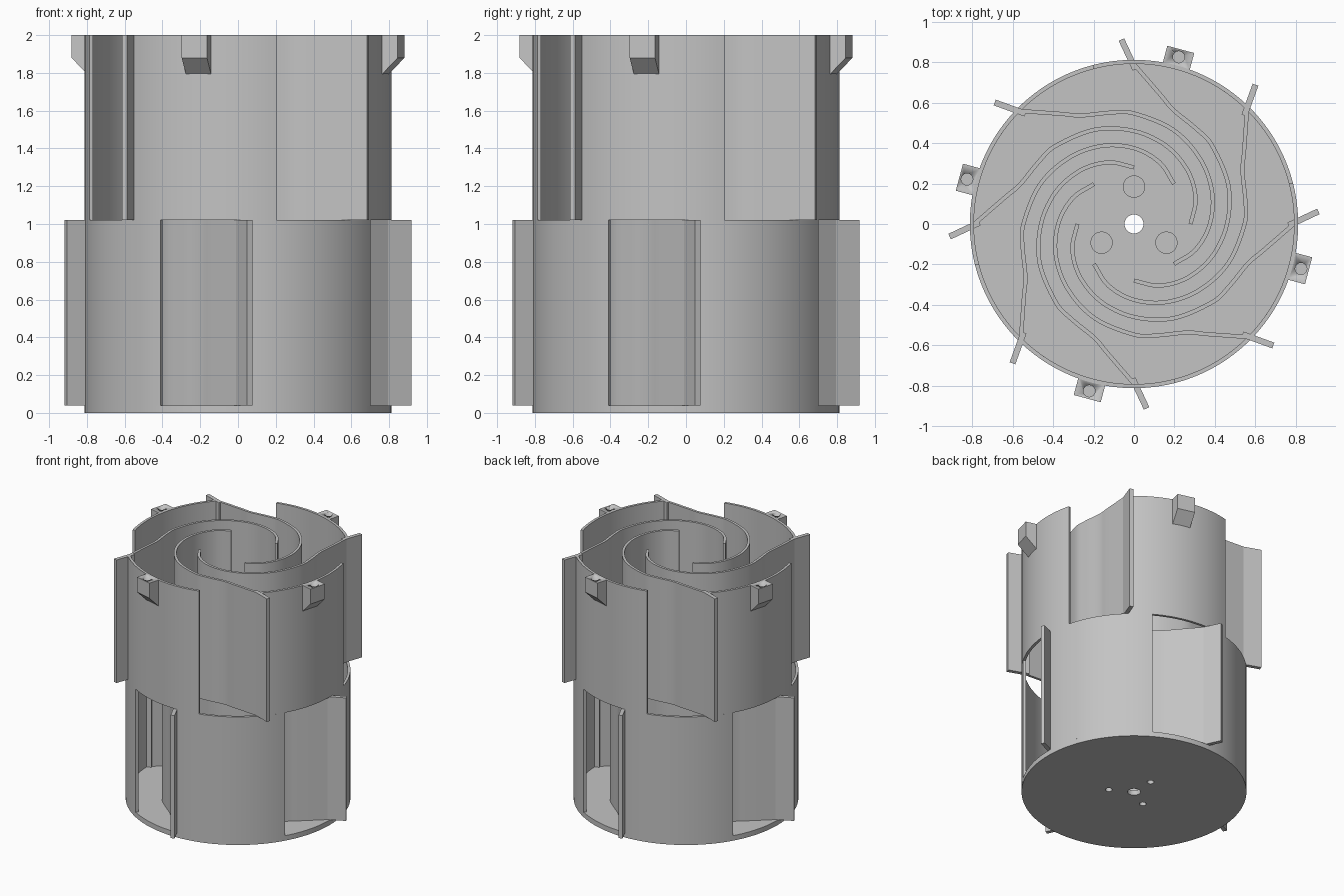
import bpy, bmesh, math
from mathutils import Vector, Matrix

cube = bpy.data.objects.get("Cube")
if cube:
    bpy.data.objects.remove(cube, do_unlink=True)

grey = bpy.data.materials.new("plain grey")
grey.use_nodes = True
COLOUR = (0.55, 0.55, 0.55, 1)
grey.diffuse_color = COLOUR
grey.node_tree.nodes["Principled BSDF"].inputs["Base Color"].default_value = COLOUR

R, WALL = 0.812, 0.02
FLOOR, MID, TOP = 0.04, 1.02, 2.0


def polar(r, deg):
    a = math.radians(deg)
    return Vector((r * math.cos(a), r * math.sin(a)))


def finish(name, bm):
    """Turn a bmesh into a smooth-shaded object with sharp edges kept."""
    bmesh.ops.recalc_face_normals(bm, faces=bm.faces)
    mesh = bpy.data.meshes.new(name)
    bm.to_mesh(mesh)
    bm.free()
    mesh.materials.append(grey)
    ob = bpy.data.objects.new(name, mesh)
    bpy.context.collection.objects.link(ob)
    bpy.ops.object.select_all(action='DESELECT')
    ob.select_set(True)
    bpy.context.view_layer.objects.active = ob
    bpy.ops.object.shade_smooth_by_angle(angle=math.radians(30))
    return ob


def ribbon(bm, path, thick, z0, z1):
    """Upright strip of constant thickness following a flat path."""
    rings = []
    for i, p in enumerate(path):
        t = (path[min(i + 1, len(path) - 1)] - path[max(i - 1, 0)]).normalized()
        n = Vector((-t.y, t.x)) * thick / 2
        a, b = p + n, p - n
        rings.append([bm.verts.new((q.x, q.y, z))
                      for q, z in ((a, z0), (b, z0), (b, z1), (a, z1))])
    for u, v in zip(rings, rings[1:]):
        for k in range(4):
            m = (k + 1) % 4
            bm.faces.new((u[k], u[m], v[m], v[k]))
    bm.faces.new(rings[0])
    bm.faces.new(rings[-1][::-1])


def smooth_path(pts, steps=6):
    """Catmull-Rom curve through the points."""
    ext = [2 * pts[0] - pts[1]] + pts + [2 * pts[-1] - pts[-2]]
    out = []
    for a, b, c, d in zip(ext, ext[1:], ext[2:], ext[3:]):
        for s in range(steps):
            t = s / steps
            out.append(0.5 * (2 * b + (c - a) * t + (2 * a - 5 * b + 4 * c - d) * t * t
                              + (3 * b - a - 3 * c + d) * t ** 3))
    return out + [pts[-1]]


def cylinder(bm, x, y, r, z0, z1, seg=32):
    bmesh.ops.create_cone(bm, cap_ends=True, segments=seg, radius1=r, radius2=r,
                          depth=z1 - z0,
                          matrix=Matrix.Translation((x, y, (z0 + z1) / 2)))


def cut(ob, cutter_bm):
    """Subtract the cutter and bake the result."""
    cutter = finish("cutter", cutter_bm)
    cutter.hide_render = True
    mod = ob.modifiers.new("holes", 'BOOLEAN')
    mod.operation, mod.solver, mod.object = 'DIFFERENCE', 'EXACT', cutter
    bpy.context.view_layer.objects.active = ob
    bpy.ops.object.modifier_apply(modifier=mod.name)
    bpy.data.objects.remove(cutter, do_unlink=True)


# Spiral vane: (angle behind the fin, radius)
SPIRAL = [(0, .79), (11.5, .653), (19, .597), (33, .563), (45, .547), (67.5, .505),
          (90, .46), (112.5, .418), (135, .375), (157.5, .33), (180, .28)]

# Two tiers, the upper one turned by an eighth of a circle
for tier, z0, z1, turn in (("lower", FLOOR, MID, 0), ("upper", MID, TOP, 45)):
    walls, vanes, fins = bmesh.new(), bmesh.new(), bmesh.new()
    for k in range(4):
        a = turn + 90 * k
        # Curved wall between two windows
        ribbon(walls, [polar(R - WALL / 2, a + 59.6 * i / 24) for i in range(25)],
               WALL, z0, z1)
        # Vane winding from the window edge to the core
        ribbon(vanes, smooth_path([polar(r, a - d) for d, r in SPIRAL]), 0.02, z0, z1)
        # Slanted fin standing out of the wall
        base = polar(0.765, a - 0.5)
        tip = polar(0.914, a + 3.9)
        ribbon(fins, [base, tip], 0.03, z0, z1)
    finish(tier + "_wall", walls)
    finish(tier + "_spiral_vanes", vanes)
    finish(tier + "_fins", fins)

# Floor disc with shaft hole and three screw holes
bm = bmesh.new()
cylinder(bm, 0, 0, R, 0, FLOOR, 144)
floor = finish("floor", bm)
holes, bosses = bmesh.new(), bmesh.new()
cylinder(holes, 0, 0, 0.047, -0.1, 0.1)
for a in (90, 210, 330):
    p = polar(0.185, a)
    cylinder(holes, p.x, p.y, 0.025, -0.1, 0.1)
    cylinder(bosses, p.x, p.y, 0.055, FLOOR, FLOOR + 0.06)
cut(floor, holes)
finish("screw_bosses", bosses)

# Chamfered brackets on the rim, each with a blind hole
brackets, holes = bmesh.new(), bmesh.new()
PROFILE = [(.80, TOP), (.894, TOP), (.894, 1.88), (.80, 1.785)]
for k in range(4):
    a = 75 + 90 * k
    side = polar(0.069, a + 90)
    ends = []
    for s in (-1, 1):
        ends.append([brackets.verts.new((*(polar(r, a) + s * side), z))
                     for r, z in PROFILE])
    brackets.faces.new(ends[0])
    brackets.faces.new(ends[1][::-1])
    for i in range(4):
        j = (i + 1) % 4
        brackets.faces.new((ends[0][i], ends[0][j], ends[1][j], ends[1][i]))
    p = polar(0.855, a)
    cylinder(holes, p.x, p.y, 0.029, TOP - 0.1, TOP + 0.1, 24)
cut(finish("rim_brackets", brackets), holes)
